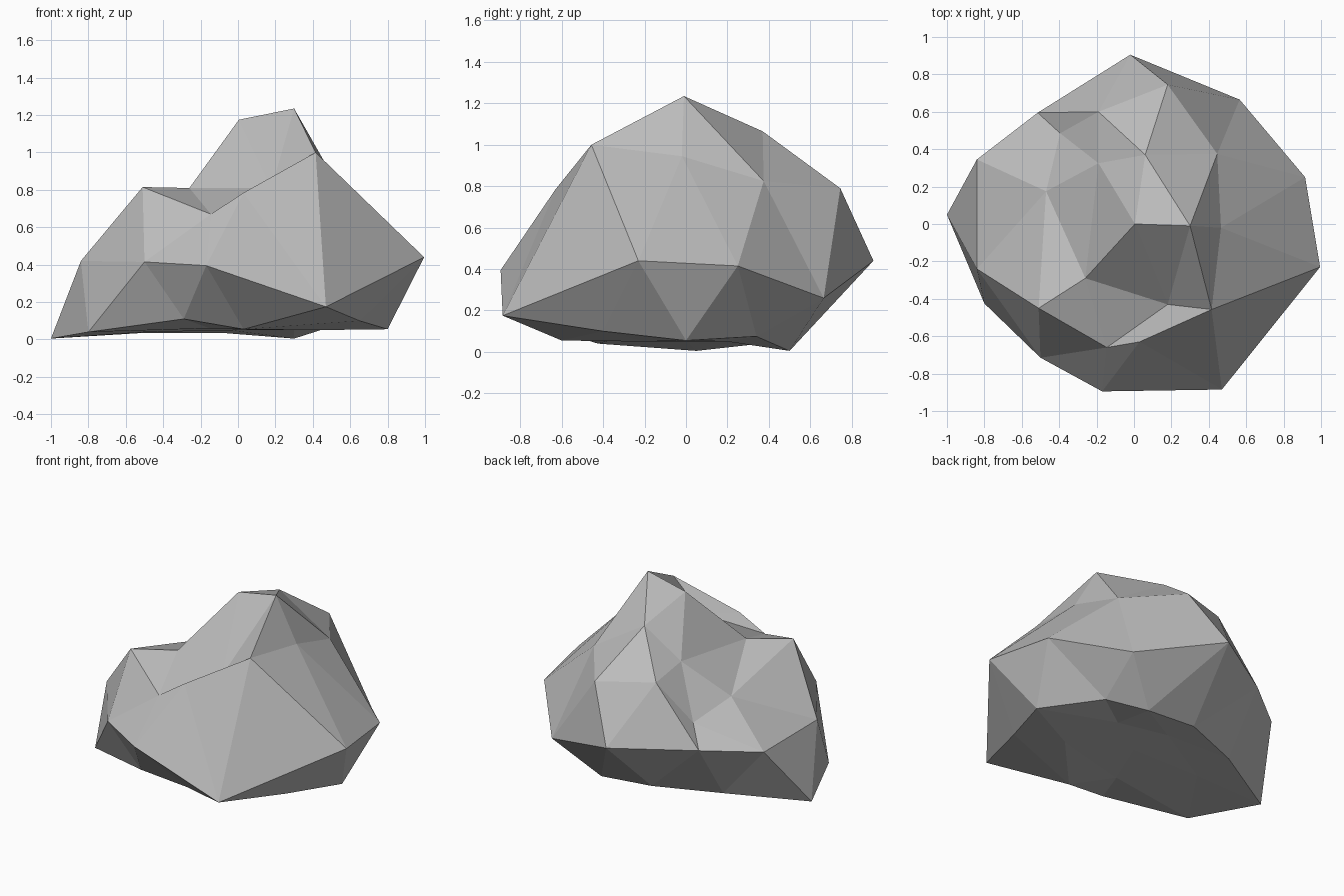
import bpy
import bmesh
import math

# Remove the default cube only
default_cube = bpy.data.objects.get("Cube")
if default_cube:
    bpy.data.objects.remove(default_cube, do_unlink=True)


def flat_material(name, colour):
    material = bpy.data.materials.new(name)
    material.use_nodes = True
    material.diffuse_color = colour
    shader = next(node for node in material.node_tree.nodes
                  if node.type == "BSDF_PRINCIPLED")
    shader.inputs["Base Color"].default_value = colour
    shader.inputs["Roughness"].default_value = 1.0
    return material


def ring_of(verts, low, high):
    """Sphere vertices in one height band, ordered anticlockwise from +x."""
    band = [v for v in verts if low < v.co.z < high]
    return sorted(band, key=lambda v: (math.atan2(v.co.y, v.co.x) + .01) % math.tau)


def sculpt(ring, targets):
    """Pull the vertices of one ring to their carved positions."""
    for vert, target in zip(ring, targets):
        vert.co = target


# Peak and the broken crown around it
peak = [(.005, 0, 1.175)]
crown = [(.3, -.01, 1.235), (.06, .37, 1.065), (-.19, .325, .867),
         (-.26, -.29, .81), (.18, -.43, .81)]

# Shoulder, with the notch at the front and the hollow at the back
shoulder = [(.465, -.02, .945), (.445, .375, .825), (.18, .745, .79),
            (-.19, .6, .824), (-.395, .485, .557), (-.47, .175, .642),
            (-.51, -.45, .815), (-.145, -.66, .67), (.03, -.63, .785),
            (.415, -.457, 1)]

# Waist, the widest outline
waist = [(.915, .25, .415), (.565, .665, .26), (-.02, .905, .44),
         (-.515, .595, .436), (-.84, .345, .417), (-.84, -.24, .42),
         (-.5, -.715, .415), (-.17, -.895, .395), (.47, -.885, .175),
         (.995, -.23, .44)]

# Foot and the nearly flat underside
foot = [(.8, 0, .055), (.52, .34, .075), (.3, .5, .005), (-.08, .49, .035),
        (-.51, .32, .035), (-1, .05, .005), (-.8, -.425, .04),
        (-.29, -.65, .11), (.03, -.6, .055), (.65, -.4, .1)]
underside = [(.3, .2, .05), (-.04, .28, .05), (-.5, .02, .04),
             (-.15, -.35, .06), (.4, -.2, .05)]
base = [(0, 0, .05)]

# Rock: a faceted sphere carved ring by ring
bm = bmesh.new()
bmesh.ops.create_icosphere(bm, subdivisions=2, radius=1)
bands = [(.95, 2), (.7, .95), (.3, .7), (-.3, .3),
         (-.7, -.3), (-.95, -.7), (-2, -.95)]
rings = [ring_of(bm.verts, low, high) for low, high in bands]
for ring, targets in zip(rings, (peak, crown, shoulder, waist, foot, underside, base)):
    sculpt(ring, targets)
bmesh.ops.recalc_face_normals(bm, faces=bm.faces)
for face in bm.faces:
    face.smooth = False

mesh = bpy.data.meshes.new("rock")
bm.to_mesh(mesh)
bm.free()
mesh.materials.append(flat_material("stone grey", (.5, .5, .5, 1)))
rock = bpy.data.objects.new("rock", mesh)
bpy.context.collection.objects.link(rock)
